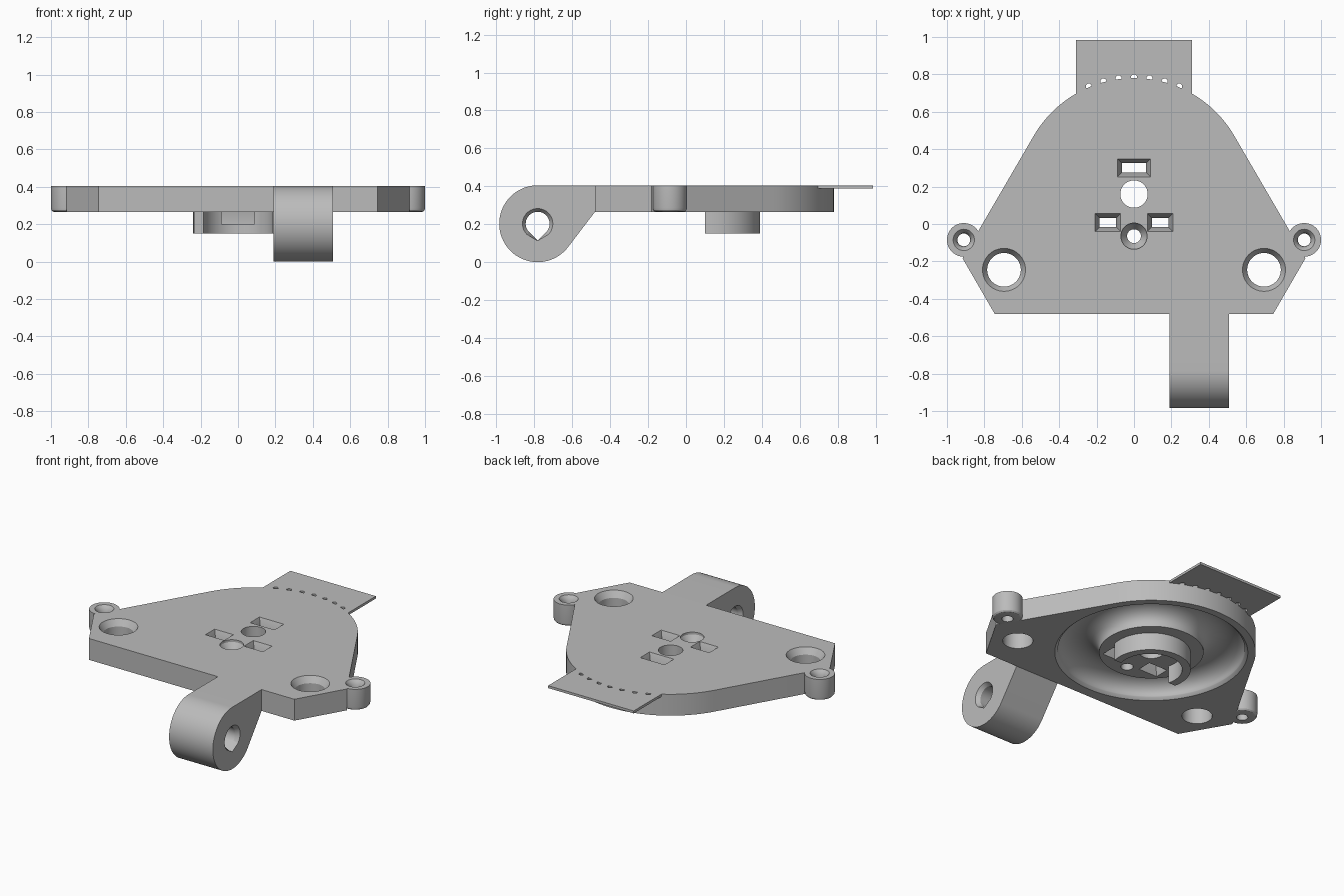
import bpy, bmesh
from math import sin, cos, pi, radians

cube = bpy.data.objects.get("Cube")
if cube:
    bpy.data.objects.remove(cube, do_unlink=True)

grey = bpy.data.materials.new("mid grey")
grey.use_nodes = True
grey.diffuse_color = (0.5, 0.5, 0.5, 1)
grey.node_tree.nodes["Principled BSDF"].inputs["Base Color"].default_value = (0.5, 0.5, 0.5, 1)

BOTTOM, TOP = 0.265, 0.405
MID_Y = 0.16           # centre of the round end and the bowl
ROUND_R = 0.62


def loft(name, rings, closed=False):
    """Skin a stack of equal-length loops; cap the ends or close the stack."""
    bm = bmesh.new()
    loops = [[bm.verts.new(p) for p in ring] for ring in rings]
    pairs = list(zip(loops, loops[1:]))
    if closed:
        pairs.append((loops[-1], loops[0]))
    else:
        bm.faces.new(loops[0])
        bm.faces.new(loops[-1])
    n = len(loops[0])
    for a, b in pairs:
        for i in range(n):
            j = (i + 1) % n
            bm.faces.new((a[i], a[j], b[j], b[i]))
    bmesh.ops.recalc_face_normals(bm, faces=bm.faces)
    mesh = bpy.data.meshes.new(name)
    bm.to_mesh(mesh)
    bm.free()
    mesh.materials.append(grey)
    obj = bpy.data.objects.new(name, mesh)
    bpy.context.collection.objects.link(obj)
    return obj


def prism(name, pts, z0, z1):
    return loft(name, [[(x, y, z) for x, y in pts] for z in (z0, z1)])


def circle(cx, cy, r, z, n=48):
    return [(cx + r * cos(2 * pi * i / n), cy + r * sin(2 * pi * i / n), z) for i in range(n)]


def turned(name, cx, cy, profile, closed=False, n=48):
    return loft(name, [circle(cx, cy, r, z, n) for r, z in profile], closed)


def rect(cx, cy, w, d, z):
    return [(cx + sx * w, cy + sy * d, z) for sx, sy in ((-1, -1), (1, -1), (1, 1), (-1, 1))]


def arc(cx, cy, r, a0, a1, n):
    return [(cx + r * cos(radians(a0 + (a1 - a0) * i / n)),
             cy + r * sin(radians(a0 + (a1 - a0) * i / n))) for i in range(n + 1)]


def combine(obj, others, operation):
    """Apply a boolean with each helper, then remove the helpers."""
    for other in others:
        mod = obj.modifiers.new("bool", 'BOOLEAN')
        mod.operation = operation
        mod.solver = 'EXACT'
        mod.object = other
        other.hide_render = True
    bpy.context.view_layer.update()
    result = bpy.data.meshes.new_from_object(
        obj.evaluated_get(bpy.context.evaluated_depsgraph_get()))
    obj.modifiers.clear()
    obj.data = result
    for other in others:
        bpy.data.objects.remove(other, do_unlink=True)


# Base plate: tapered outline with a round rear end
outline = [(-0.745, -0.48), (0.745, -0.48), (0.917, -0.183)]
outline += arc(0, MID_Y, ROUND_R, 30, 150, 48) + [(-0.917, -0.183)]
plate = prism("base_plate", outline, BOTTOM, TOP)

# Side ears and the half-ring collar below the plate
ear_profile = [(0.07, BOTTOM), (0.081, 0.268), (0.088, 0.276), (0.09, 0.287), (0.09, TOP)]
additions = [turned("ear", s * 0.91, -0.085, ear_profile) for s in (-1, 1)]
collar = (arc(0, 0.15, 0.24, -12, 192, 40) + arc(0, 0.15, 0.19, 195, -15, 40))
additions.append(prism("collar", collar, 0.15, 0.29))
combine(plate, additions, 'UNION')

# Annular bowl under the plate
bowl = [(0.31, 0.25), (0.59, 0.25), (0.557, 0.28)]
bowl += [(0.4325 + 0.1225 * cos(pi * i / 20), 0.285 + 0.09 * sin(pi * i / 20)) for i in range(21)]
cutters = [turned("bowl_cut", 0, MID_Y, bowl, closed=True, n=96)]

# Countersunk corner holes and flared ear holes
for s in (-1, 1):
    cutters.append(turned("corner_cut", s * 0.695, -0.245,
                          [(0.09, 0.2), (0.09, 0.365), (0.115, TOP), (0.115, 0.45)]))
    cutters.append(turned("ear_cut", s * 0.91, -0.085,
                          [(0.034, 0.2), (0.034, 0.35), (0.038, 0.375), (0.046, 0.392),
                           (0.057, TOP), (0.057, 0.45)]))

# Central holes
cutters.append(turned("centre_cut", 0, MID_Y, [(0.073, 0.2), (0.073, 0.45)]))
cutters.append(turned("screw_cut", 0, -0.065,
                      [(0.037, 0.2), (0.037, 0.34), (0.07, 0.39), (0.07, 0.45)]))

# Pinched rectangular slots
for cx, cy, w, d in ((0, 0.3, 0.088, 0.048), (0.14, 0.008, 0.068, 0.048), (-0.14, 0.008, 0.068, 0.048)):
    stages = ((0.2, 0), (BOTTOM, 0), (0.32, 0.023), (0.35, 0.023), (TOP, 0), (0.45, 0))
    cutters.append(loft("slot_cut", [rect(cx, cy, w - k, d - k, z) for z, k in stages]))

# Flat ends of the collar
cutters.append(loft("collar_cut", [rect(0, -0.1, 0.3, 0.2, z) for z in (0.1, BOTTOM)]))
combine(plate, cutters, 'DIFFERENCE')

# Thin tear-off tab with a row of perforations
tab_pts = arc(0, MID_Y, ROUND_R, 120, 60, 24) + [(0.31, 0.985), (-0.31, 0.985)]
tab = prism("rear_tab", tab_pts, 0.389, TOP)
holes = []
for i in range(-3, 4):
    a = radians(90 + 7.6 * i)
    holes.append(turned("perforation_cut", 0.624 * cos(a), MID_Y + 0.624 * sin(a),
                        [(0.016, 0.36), (0.016, 0.43)], n=16))
combine(tab, holes, 'DIFFERENCE')

# Hinge arm: round knuckle blending into the plate edge
AY, AZ, AR = -0.7825, 0.2025, 0.2025
arm_side = [(-0.48, BOTTOM), (-0.48, TOP)] + arc(AY, AZ, AR, 90, 322.6, 56)
arm = loft("hinge_arm", [[(x, y, z) for y, z in arm_side] for x in (0.19, 0.507)])


def teardrop(x, r, tip):
    pts = arc(AY, AZ, r, -45, 225, 40) + [(AY, AZ - tip)]
    return [(x, y, z) for y, z in pts]


# Hinge hole: pointed bore with chamfered mouths
bore = loft("bore_cut", [teardrop(x, r, t) for x, r, t in (
    (0.1, 0.08, 0.09), (0.19, 0.08, 0.09), (0.215, 0.063, 0.088),
    (0.482, 0.063, 0.088), (0.507, 0.08, 0.09), (0.6, 0.08, 0.09))])
combine(arm, [bore], 'DIFFERENCE')

# Smooth curved walls, keep hard edges
bpy.ops.object.select_all(action='DESELECT')
for obj in (plate, tab, arm):
    obj.select_set(True)
bpy.context.view_layer.objects.active = plate
bpy.ops.object.shade_smooth_by_angle(angle=radians(30))
